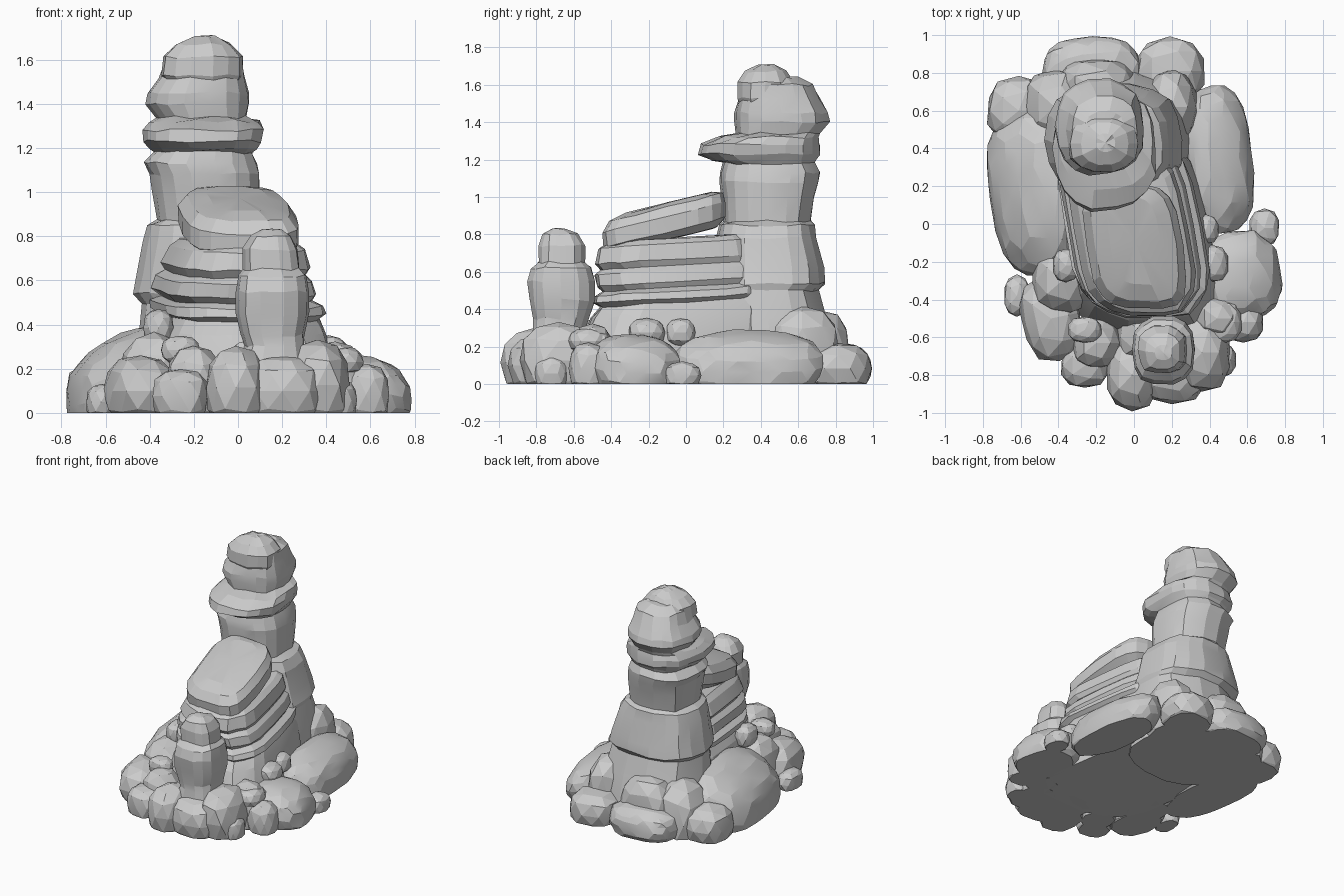
import bpy
import bmesh
import math
import random

random.seed(7)

start = bpy.data.objects.get("Cube")
if start:
    bpy.data.objects.remove(start, do_unlink=True)

stone = bpy.data.materials.new("grey stone")
stone.use_nodes = True
stone.diffuse_color = (0.6, 0.6, 0.6, 1)
stone.node_tree.nodes["Principled BSDF"].inputs["Base Color"].default_value = stone.diffuse_color


def finish(bm, name):
    """Turn the bmesh into a named stone object with softened gentle edges."""
    bmesh.ops.recalc_face_normals(bm, faces=bm.faces)
    mesh = bpy.data.meshes.new(name)
    bm.to_mesh(mesh)
    bm.free()
    mesh.materials.append(stone)
    obj = bpy.data.objects.new(name, mesh)
    bpy.context.collection.objects.link(obj)
    bpy.ops.object.select_all(action="DESELECT")
    obj.select_set(True)
    bpy.context.view_layer.objects.active = obj
    bpy.ops.object.shade_smooth_by_angle(angle=math.radians(12))
    return obj


def boxy(value, power):
    return math.copysign(abs(value) ** power, value)


def strata(name, layers, sides=18, power=0.7, shear=0, tilt=0, rough=0.03):
    """Loft rounded-rectangle layers given as (z, x min, x max, y min, y max)."""
    bm = bmesh.new()
    column = [random.uniform(-rough, rough) for _ in range(sides)]
    rings = []
    for z, left, right, front, back in layers:
        cx, cy = (left + right) / 2, (front + back) / 2
        ring = []
        for i in range(sides):
            angle = math.tau * i / sides
            scale = 1 + column[i] + random.uniform(-rough, rough) / 2
            dx = boxy(math.cos(angle), power) * (right - left) / 2 * scale
            dy = boxy(math.sin(angle), power) * (back - front) / 2 * scale
            lift = tilt * dy + (random.uniform(-rough, rough) / 4 if z else 0)
            ring.append(bm.verts.new((cx + dx + shear * dy, cy + dy, max(0, z + lift))))
        rings.append(ring)
    for low, high in zip(rings, rings[1:]):
        for i in range(sides):
            j = (i + 1) % sides
            bm.faces.new((low[i], low[j], high[j], high[i]))
    bm.faces.new(rings[0][::-1])
    # Domed top fan
    top = rings[-1]
    centre = sum((v.co for v in top), top[0].co * 0) / sides
    centre.z += 0.005
    peak = bm.verts.new(centre)
    for i in range(sides):
        bm.faces.new((top[i], top[(i + 1) % sides], peak))
    return finish(bm, name)


def boulder(name, x, y, rx, ry, top, bottom=0, tilt=0, turn=0):
    """Rounded boulder; those on the ground are cut flat at z = 0."""
    bm = bmesh.new()
    bmesh.ops.create_icosphere(bm, subdivisions=3 if rx + ry > 0.4 else 2, radius=1)
    height = top - bottom
    rz = height * (0.5 if bottom else 0.62)
    for v in bm.verts:
        wobble = 1 + random.uniform(-0.035, 0.035)
        px, py, pz = (boxy(c, 0.82) * wobble for c in v.co)
        px, py = px * rx, py * ry
        v.co = (x + px * math.cos(turn) - py * math.sin(turn),
                y + px * math.sin(turn) + py * math.cos(turn),
                top - rz + pz * rz + tilt * px)
    if not bottom:
        geometry = bm.verts[:] + bm.edges[:] + bm.faces[:]
        bmesh.ops.bisect_plane(bm, geom=geometry, plane_co=(0, 0, 0),
                               plane_no=(0, 0, 1), clear_inner=True)
        bmesh.ops.holes_fill(bm, edges=[e for e in bm.edges if e.is_boundary])
    return finish(bm, name)


# Tall rear tower with its overhanging ledge
strata("rear_tower", [
    (0, -.5, .3, .1, .84), (.2, -.48, .3, .1, .8), (.35, -.45, .28, .12, .76),
    (.5, -.44, .25, .14, .71), (.54, -.48, .26, .14, .75), (.62, -.46, .23, .15, .74),
    (.78, -.43, .19, .16, .7), (.85, -.41, .15, .18, .69), (.87, -.37, .1, .2, .67),
    (1, -.39, .1, .19, .69), (1.08, -.4, .1, .18, .71), (1.13, -.43, .09, .18, .72),
    (1.18, -.38, .07, .2, .69), (1.2, -.4, .09, .13, .7), (1.23, -.43, .11, .07, .72),
    (1.28, -.43, .12, .08, .72), (1.32, -.4, .1, .18, .71), (1.34, -.37, .04, .27, .72),
    (1.4, -.42, .05, .26, .77), (1.45, -.41, .05, .26, .76), (1.52, -.36, .03, .28, .72),
    (1.6, -.33, .02, .3, .68), (1.64, -.26, -.05, .38, .6)], power=0.8)

# Rounded stone on the tower
strata("tower_cap", [
    (1.49, -.31, 0, .29, .55), (1.53, -.35, .02, .27, .57), (1.61, -.34, .02, .27, .58),
    (1.67, -.28, -.03, .31, .54), (1.705, -.2, -.1, .38, .48)], sides=14, power=0.85)

# Layered ridge in front of the tower
strata("layered_ridge", [
    (0, -.43, .42, -.6, .5), (.25, -.4, .4, -.56, .5), (.38, -.36, .36, -.51, .5),
    (.44, -.32, .33, -.46, .48), (.46, -.37, .36, -.5, .48), (.5, -.37, .35, -.49, .48),
    (.52, -.32, .3, -.45, .46), (.55, -.36, .32, -.48, .46), (.61, -.34, .3, -.49, .45),
    (.635, -.3, .27, -.46, .43), (.67, -.32, .29, -.49, .42), (.75, -.28, .27, -.47, .4),
    (.78, -.24, .23, -.42, .36)], sides=22, power=0.6, shear=-0.17, tilt=0.06, rough=0.02)

# Sloping slab on the ridge
strata("ridge_slab", [
    (.77, -.2, .2, -.39, .17), (.81, -.25, .26, -.44, .21), (.89, -.25, .26, -.45, .21),
    (.945, -.21, .22, -.41, .2), (.97, -.13, .14, -.32, .14)],
    power=0.55, shear=-0.15, tilt=0.25, rough=0.02)

# Small front pillar
strata("front_pillar", [
    (.1, -.04, .34, -.86, -.5), (.3, .03, .3, -.82, -.54), (.35, .01, .3, -.82, -.52),
    (.45, -.01, .32, -.84, -.49), (.55, -.01, .32, -.85, -.49), (.62, 0, .31, -.83, -.51),
    (.65, .02, .28, -.79, -.54), (.74, .02, .27, -.79, -.54), (.8, .06, .24, -.77, -.58),
    (.83, .11, .2, -.72, -.64)], sides=14, power=0.75)

# Broad flanks and back
boulder("right_flank", -.54, .16, .23, .44, .35, tilt=.45, turn=.15)
boulder("left_flank", .45, .34, .18, .4, .28, tilt=-.25, turn=.1)
boulder("back_right_rock", -.61, .6, .17, .18, .24)
boulder("back_rock", -.22, .8, .27, .19, .22)
boulder("back_upper_rock", -.2, .72, .22, .16, .4)
boulder("back_left_rock", .19, .81, .19, .18, .22)
boulder("back_left_buttress", .2, .62, .14, .2, .42)
boulder("back_right_buttress", -.42, .62, .17, .2, .38, tilt=.3)

# Ring of boulders at the front and sides
boulder("left_side_rock", .57, -.27, .21, .24, .26, tilt=-.2, turn=.2)
boulder("left_small_rock", .69, -.02, .08, .1, .12)
boulder("left_corner_rock", .58, -.52, .11, .11, .22)
boulder("left_front_rock", .36, -.68, .15, .21, .33)
boulder("left_front_pebble", .47, -.72, .07, .09, .15)
boulder("left_inner_rock", .44, -.5, .13, .12, .33)
boulder("front_rock", -.01, -.8, .14, .19, .3)
boulder("front_middle_rock", .2, -.8, .19, .15, .26)
boulder("front_inner_rock", .1, -.6, .2, .16, .34)
boulder("front_right_rock", -.26, -.75, .13, .12, .2)
boulder("front_right_inner_rock", -.2, -.63, .13, .14, .31)
boulder("right_corner_rock", -.44, -.5, .16, .23, .26, turn=.2)
boulder("right_small_rock", -.62, -.38, .07, .11, .13)
boulder("right_inner_rock", -.38, -.3, .16, .18, .36)

# Loose stones resting on the boulders
boulder("loose_stone_a", .38, -.03, .07, .08, .35, .2)
boulder("loose_stone_b", .41, -.21, .09, .1, .35, .2)
boulder("loose_stone_c", .47, -.52, .1, .11, .3, .16)
boulder("loose_stone_d", -.36, -.22, .07, .09, .47, .3)
boulder("loose_stone_e", -.26, -.56, .09, .07, .35, .22)
